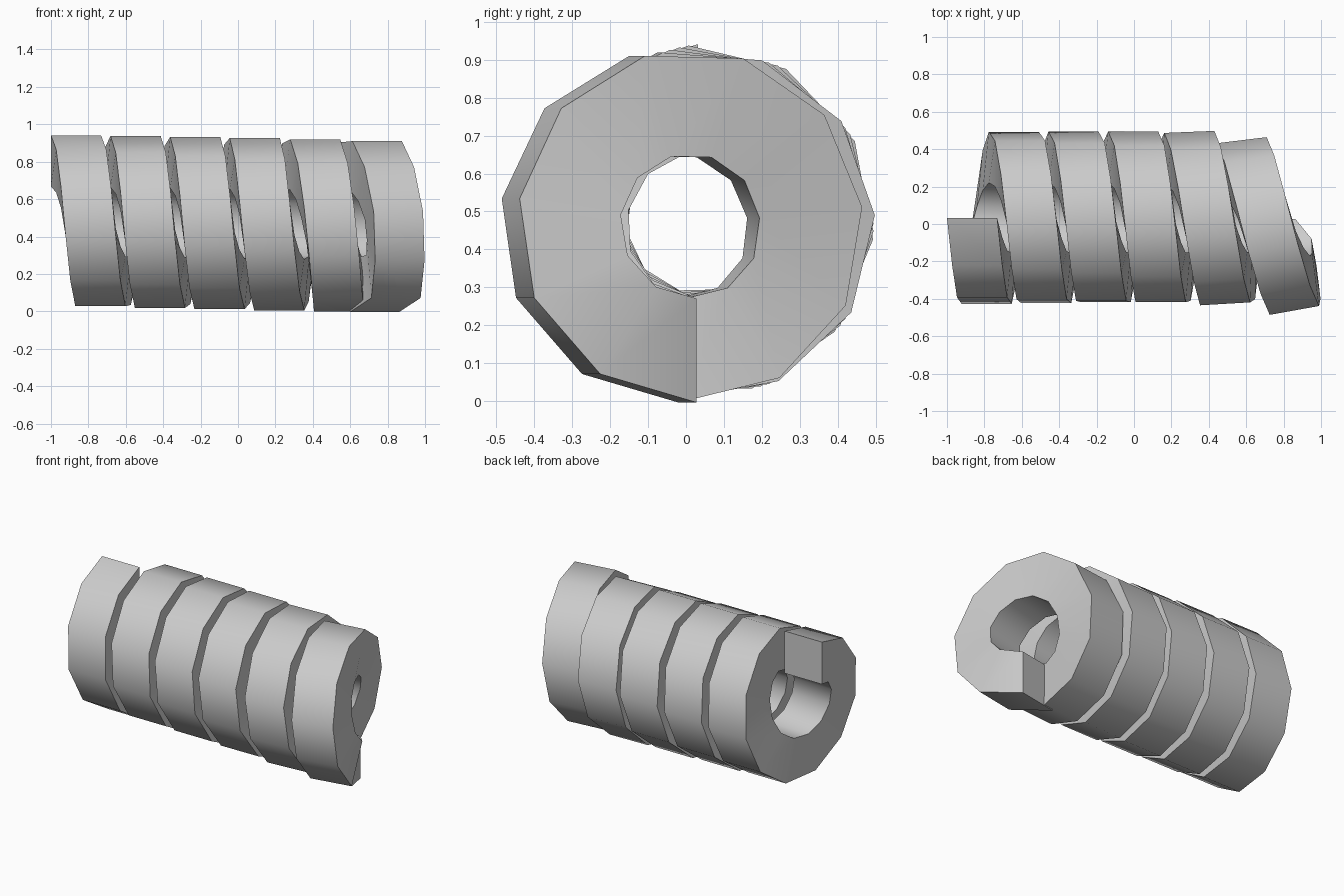
import bpy, bmesh
from math import sin, cos, pi

if "Cube" in bpy.data.objects:
    bpy.data.objects.remove(bpy.data.objects["Cube"])

TURNS, SEGS = 5.5, 60
R_OUT, R_IN, WIDTH = 0.464, 0.19, 0.268


def lerp(keys, t):
    # piecewise linear lookup
    for (a, va), (b, vb) in zip(keys, keys[1:]):
        if t <= b:
            return va + (vb - va) * max(0, t - a) / (b - a)
    return keys[-1][1]


# Bend of the last coils: yaw angle, sideways drift, end pull-back
YAW = [(0, 0), (3.25, 0), (3.75, .04), (4.25, .06), (4.75, .12), (5.25, .18), (5.5, .18)]
SIDE = [(0, .032), (3.25, .03), (4.25, .018), (4.75, -.026), (5.25, -.035), (5.5, -.02)]
PULL = [(0, 0), (5.25, 0), (5.42, -.03), (5.5, -.125)]

bm = bmesh.new()
rings = []
for i in range(SEGS + 1):
    t = TURNS * i / SEGS
    ang = 2 * pi * t
    yaw = lerp(YAW, t)
    x0 = -1 + 0.316 * t - 0.0075 * (1 - cos(ang)) + lerp(PULL, t)
    zc = 0.477 - 0.003 * t
    ring = []
    # rectangular section, from the top over the front side downwards
    for a, r in ((0, R_OUT), (WIDTH, R_OUT), (WIDTH, R_IN), (0, R_IN)):
        yr = -r * sin(ang)
        ring.append(bm.verts.new((x0 + a * cos(yaw) - yr * sin(yaw),
                                  lerp(SIDE, t) + a * sin(yaw) + yr * cos(yaw),
                                  zc + r * cos(ang))))
    rings.append(ring)

for p, q in zip(rings, rings[1:]):
    for k in range(4):
        j = (k + 1) % 4
        bm.faces.new((p[k], p[j], q[j], q[k]))
bm.faces.new(rings[0])
bm.faces.new(rings[-1][::-1])
bmesh.ops.recalc_face_normals(bm, faces=bm.faces)

# Flat-wire coil spring
mesh = bpy.data.meshes.new("coil_spring")
bm.to_mesh(mesh)
bm.free()
spring = bpy.data.objects.new("coil_spring", mesh)
bpy.context.collection.objects.link(spring)
bpy.context.view_layer.objects.active = spring
spring.select_set(True)
bpy.ops.object.shade_smooth_by_angle(angle=0.7)
